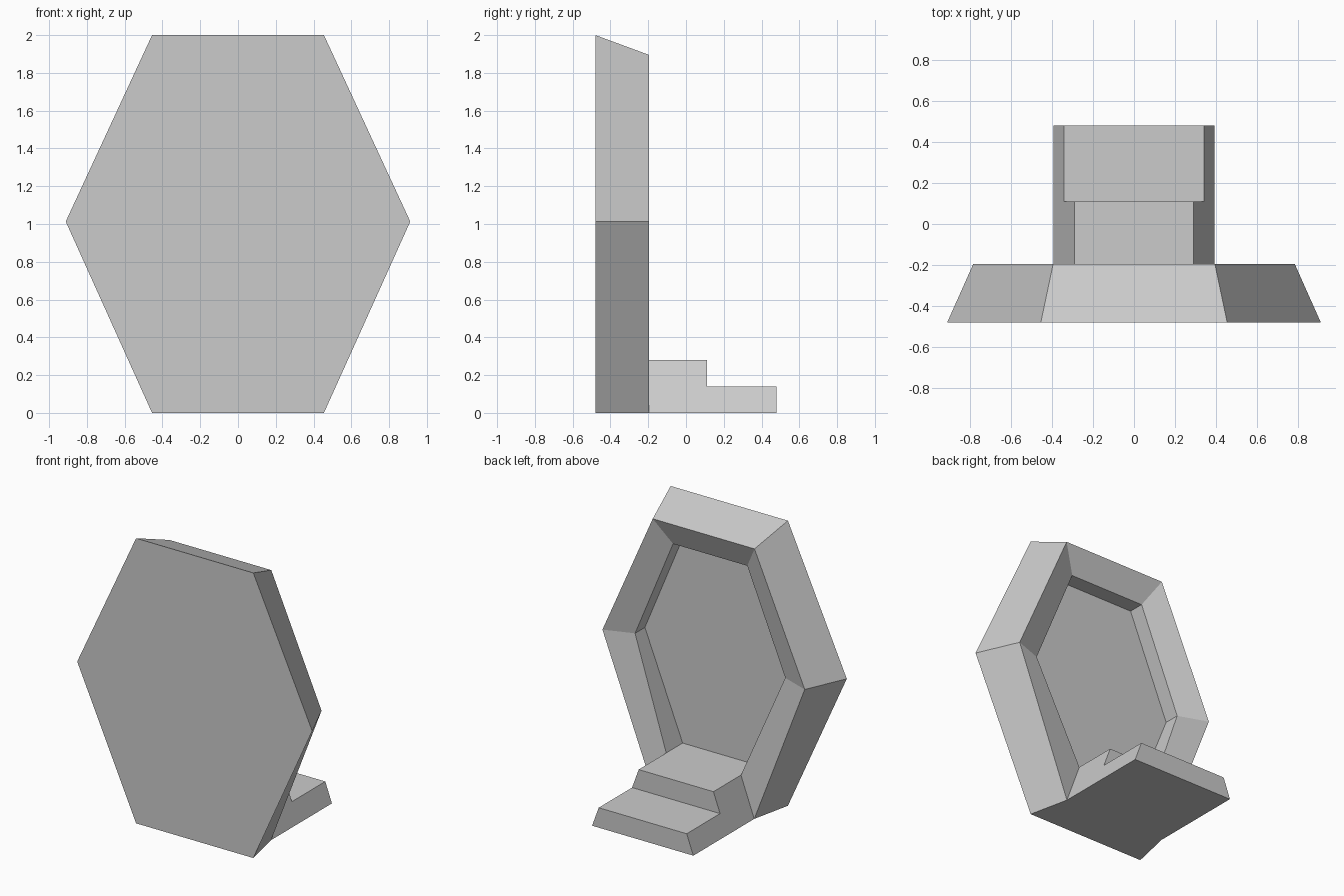
import bpy, bmesh

if "Cube" in bpy.data.objects:
    bpy.data.objects.remove(bpy.data.objects["Cube"])


def loft(name, rings, cap_start, cap_end, skip=()):
    """Join matching point rings with quads; skip holds (ring, side) gaps."""
    bm = bmesh.new()
    loops = [[bm.verts.new(p) for p in ring] for ring in rings]
    for r, (a, b) in enumerate(zip(loops, loops[1:])):
        n = len(a)
        for i in range(n):
            if (r, i) not in skip:
                j = (i + 1) % n
                bm.faces.new((a[i], a[j], b[j], b[i]))
    if cap_start:
        bm.faces.new(loops[0][::-1])
    if cap_end:
        bm.faces.new(loops[-1])
    bmesh.ops.remove_doubles(bm, verts=bm.verts, dist=0.001)
    bmesh.ops.recalc_face_normals(bm, faces=bm.faces)
    mesh = bpy.data.meshes.new(name)
    bm.to_mesh(mesh)
    bm.free()
    obj = bpy.data.objects.new(name, mesh)
    bpy.context.collection.objects.link(obj)
    return obj


def hexagon(half_top, half_mid, half_bottom, top, bottom, y, y_bottom=None):
    """Upright hexagon ring; first side is the bottom edge."""
    yb = y if y_bottom is None else y_bottom
    right = [(half_bottom, yb, bottom), (half_mid, y, 1.013), (half_top, y, top)]
    left = [(-x, yy, z) for x, yy, z in right]
    return [left[0]] + right + [left[2], left[1]]


def trapezoid(half_top, height, y):
    """Cross-section of the step, first side is the bottom edge."""
    return [(-0.393, y, 0), (0.393, y, 0), (half_top, y, height), (-half_top, y, height)]


BACK, STEP, END = -0.195, 0.11, 0.48

# Hexagonal panel: front plate, tapered outside, sloped rim, recessed floor
loft("hexagon_panel", [
    hexagon(0.455, 0.912, 0.455, 2.0, 0.0, -0.48),
    hexagon(0.395, 0.785, 0.393, 1.895, 0.0, BACK),
    hexagon(0.288, 0.583, 0.29, 1.72, 0.28, -0.268, BACK),
    hexagon(0.288, 0.583, 0.29, 1.72, 0.28, -0.377),
], True, True, skip={(1, 0)})

# Stepped foot behind the panel, open where it joins the rim
loft("stepped_foot", [
    trapezoid(0.29, 0.28, BACK),
    trapezoid(0.29, 0.28, STEP),
    trapezoid(0.3415, 0.14, STEP),
    trapezoid(0.3415, 0.14, END),
], False, True, skip={(1, 0), (1, 1), (1, 3)})
